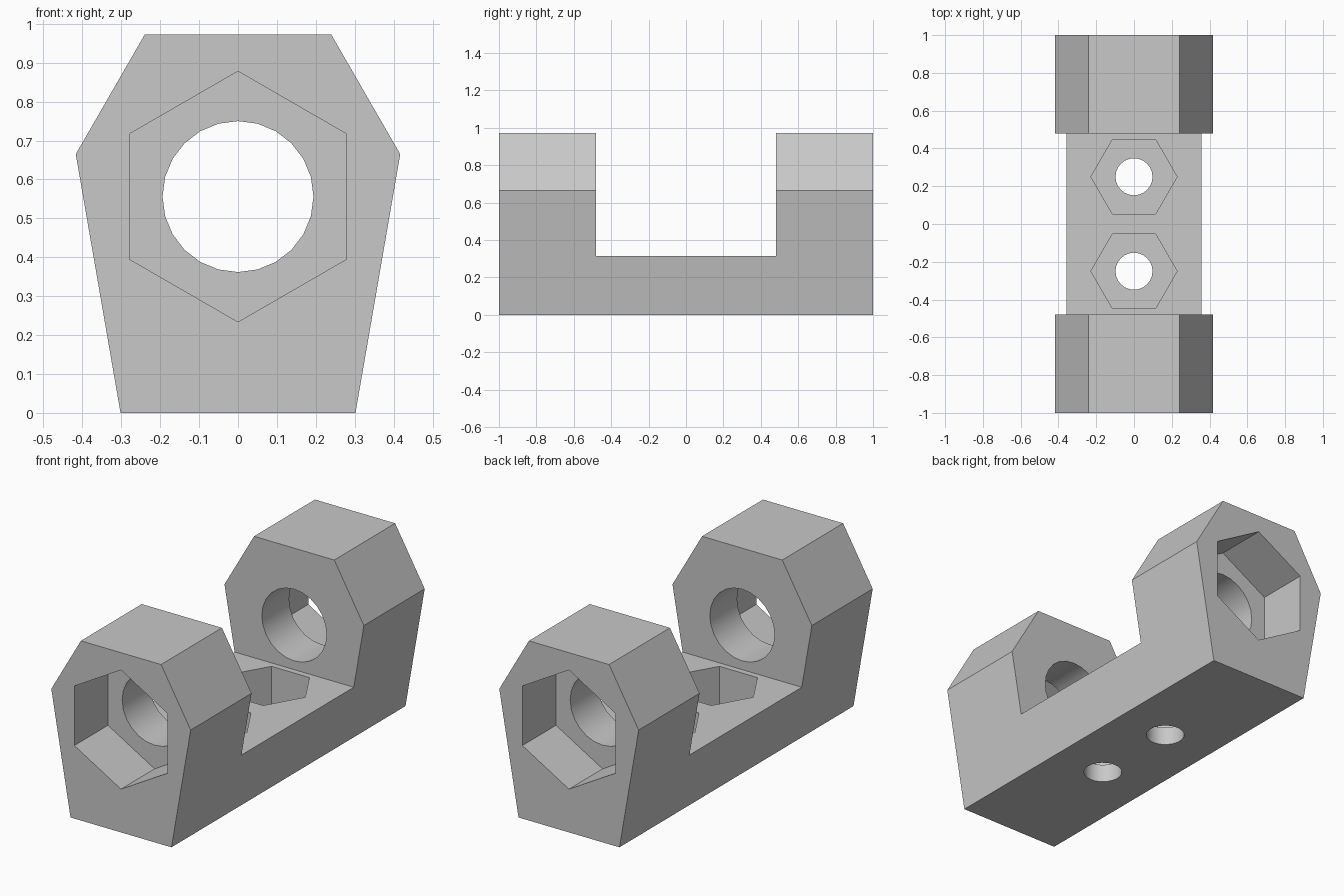
import bpy, bmesh
from math import sin, cos, pi, radians

cube = bpy.data.objects.get("Cube")
if cube:
    bpy.data.objects.remove(cube, do_unlink=True)

grey = bpy.data.materials.new("plain grey")
grey.use_nodes = True
colour = (0.58, 0.58, 0.58, 1)
grey.diffuse_color = colour
grey.node_tree.nodes["Principled BSDF"].inputs["Base Color"].default_value = colour


def prism(name, outline, axis, start, end):
    """Extrude a 2D outline along y (outline in x, z) or z (outline in x, y)."""
    def place(u, v, t):
        return (u, t, v) if axis == "y" else (u, v, t)
    bm = bmesh.new()
    low, high = [[bm.verts.new(place(u, v, t)) for u, v in outline] for t in (start, end)]
    bm.faces.new(low)
    bm.faces.new(high)
    for i in range(len(low)):
        j = (i + 1) % len(low)
        bm.faces.new((low[i], low[j], high[j], high[i]))
    bmesh.ops.recalc_face_normals(bm, faces=bm.faces)
    mesh = bpy.data.meshes.new(name)
    bm.to_mesh(mesh)
    bm.free()
    mesh.materials.append(grey)
    obj = bpy.data.objects.new(name, mesh)
    bpy.context.collection.objects.link(obj)
    return obj


def polygon(sides, radius, u=0, v=0, turn=0):
    angles = [turn + 2 * pi * i / sides for i in range(sides)]
    return [(u + radius * cos(a), v + radius * sin(a)) for a in angles]


# Body: one six-sided profile along the full length
half = [(0.302, 0), (0.417, 0.665), (0.24, 0.972)]
profile = half + [(-x, z) for x, z in reversed(half)]
body = prism("bracket_body", profile, "y", -1, 1)

# Gap between the end blocks, and the bore through both
floor, bore_z = 0.315, 0.556
gap = [(-0.6, floor), (0.6, floor), (0.6, 1.2), (-0.6, 1.2)]
cutters = [
    prism("gap_cutter", gap, "y", -0.48, 0.48),
    prism("bore_cutter", polygon(24, 0.194, 0, bore_z), "y", -1.2, 1.2),
]

# Hexagonal pockets in the outer ends, and nut pockets with screw holes in the floor
for side, s in (("front", -1), ("back", 1)):
    hexagon = polygon(6, 0.322, 0, bore_z, pi / 2)
    cutters += [
        prism(side + "_end_pocket_cutter", hexagon, "y", s * 0.713, s * 1.2),
        prism(side + "_nut_pocket_cutter", polygon(6, 0.228, 0, s * 0.25), "z", 0.1, 0.5),
        prism(side + "_screw_hole_cutter", polygon(24, 0.098, 0, s * 0.25), "z", -0.2, 0.4),
    ]

for cutter in cutters:
    cutter.hide_render = True
    cut = body.modifiers.new(cutter.name, "BOOLEAN")
    cut.operation = "DIFFERENCE"
    cut.solver = "EXACT"
    cut.object = cutter

# Keep the finished cuts and drop the cutters
bpy.context.view_layer.update()
graph = bpy.context.evaluated_depsgraph_get()
finished = bpy.data.meshes.new_from_object(body.evaluated_get(graph))
body.modifiers.clear()
body.data = finished
for cutter in cutters:
    bpy.data.objects.remove(cutter, do_unlink=True)

# Smooth round holes, crisp flat faces
bpy.ops.object.select_all(action="DESELECT")
body.select_set(True)
bpy.context.view_layer.objects.active = body
bpy.ops.object.shade_smooth_by_angle(angle=radians(25))
